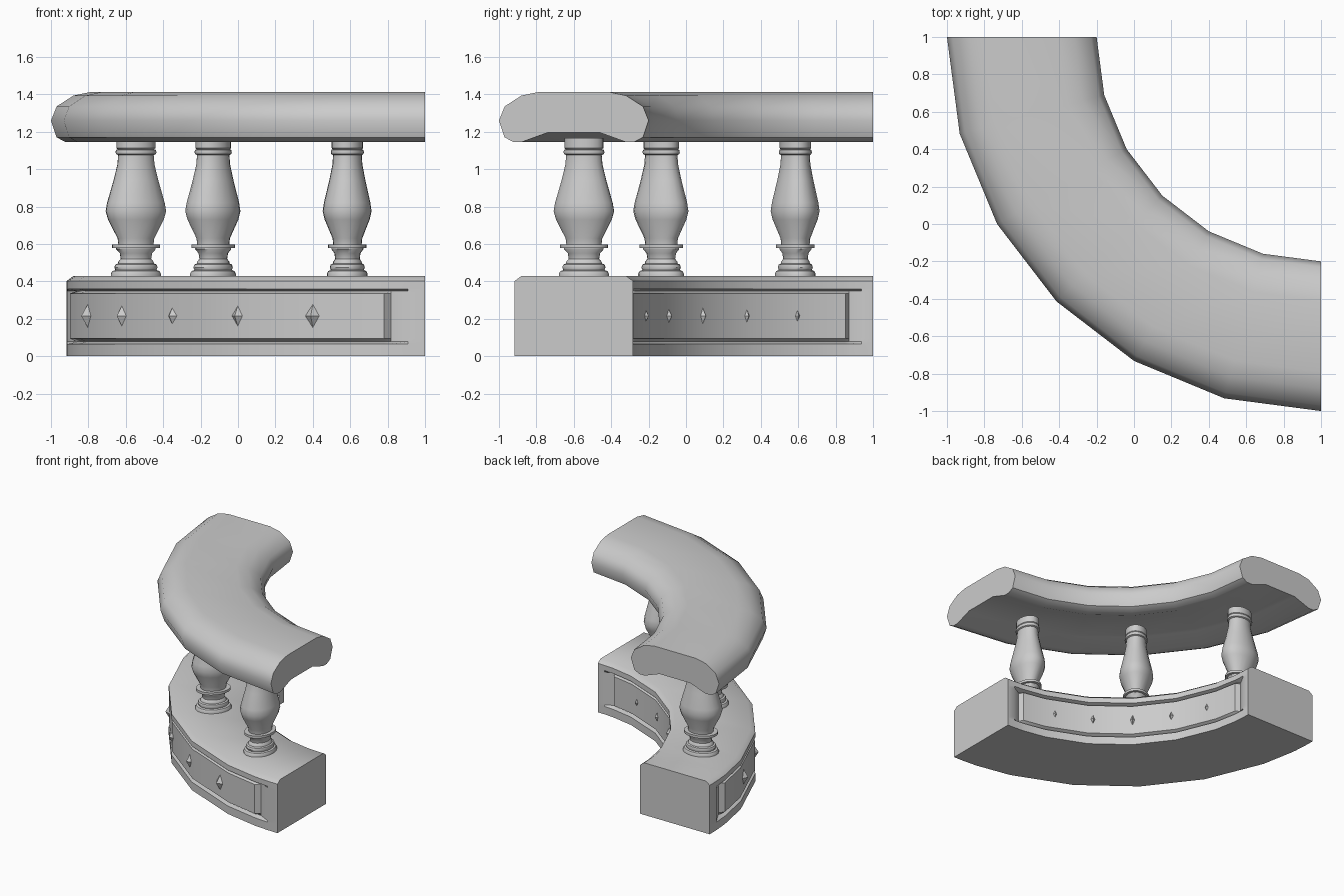
import bpy, bmesh
from math import cos, sin, pi, radians

if "Cube" in bpy.data.objects:
    bpy.data.objects.remove(bpy.data.objects["Cube"])

R = 1.6  # radius of the quarter-circle centre line, about (1, 1)


def bend(deg, r, z):
    a = radians(deg)
    return (1 - r * cos(a), 1 - r * sin(a), z)


def finish(name, bm, angle=40):
    bmesh.ops.recalc_face_normals(bm, faces=bm.faces)
    me = bpy.data.meshes.new(name)
    bm.to_mesh(me)
    bm.free()
    ob = bpy.data.objects.new(name, me)
    bpy.context.collection.objects.link(ob)
    bpy.ops.object.select_all(action='DESELECT')
    ob.select_set(True)
    bpy.context.view_layer.objects.active = ob
    bpy.ops.object.shade_smooth_by_angle(angle=radians(angle))
    return ob


def skin(name, rings, angle=40):
    """Join closed rings of points and cap both ends."""
    bm = bmesh.new()
    vs = [[bm.verts.new(p) for p in ring] for ring in rings]
    n = len(vs[0])
    for a, b in zip(vs, vs[1:]):
        for i in range(n):
            j = (i + 1) % n
            bm.faces.new((a[i], a[j], b[j], b[i]))
    bm.faces.new(vs[0])
    bm.faces.new(vs[-1])
    return finish(name, bm, angle)


# Handrail: rounded section, hollowed underneath (half section, mirrored)
half = [(0.14, 1.195), (0.275, 1.146), (0.325, 1.146), (0.37, 1.17), (0.4, 1.26),
        (0.37, 1.335), (0.28, 1.393), (0.19, 1.412)]
section = half + [(-d, z) for d, z in reversed(half)]
skin("handrail", [[bend(15 * k, R + d, z) for d, z in section] for k in range(7)])

# Plinth: chamfered block with a sunk moulding and raised panel on both curved sides
W, DEEP, PANEL = 0.316, 0.275, 0.312


def plinth_ring(deg, groove, panel):
    side = [(W, 0), (W, 0.065), (groove, 0.077), (panel, 0.095), (panel, 0.335),
            (groove, 0.347), (W, 0.36), (W, 0.402), (W - 0.035, 0.428)]
    ring = side + [(-d, z) for d, z in reversed(side)]
    return [bend(deg, R + d, z) for d, z in ring]


stations = [(0, W, W), (2.7, W, W), (5.6, DEEP, DEEP), (6.6, DEEP, PANEL)]
rings = [plinth_ring(*s) for s in stations]
rings += [plinth_ring(15 * k, DEEP, PANEL) for k in range(1, 6)]
rings += [plinth_ring(90 - t, g, p) for t, g, p in reversed(stations)]
skin("plinth", rings, 38)

# Balusters: turned profile, squeezed along the curve
profile = [(0.137, 0.42), (0.137, 0.44), (0.128, 0.455), (0.112, 0.46), (0.118, 0.475),
           (0.112, 0.49), (0.098, 0.495), (0.096, 0.505), (0.083, 0.52), (0.088, 0.55),
           (0.108, 0.572), (0.108, 0.578), (0.13, 0.578), (0.13, 0.598), (0.096, 0.598),
           (0.1, 0.63), (0.152, 0.73), (0.165, 0.775), (0.157, 0.82), (0.122, 0.94),
           (0.101, 1.025), (0.097, 1.075), (0.108, 1.08), (0.112, 1.09), (0.108, 1.103),
           (0.098, 1.105), (0.106, 1.112), (0.106, 1.165)]
SQUEEZE = 0.776
for k in range(3):
    mid = 15 + 30 * k
    rings = []
    for rad, z in profile:
        ring = []
        for i in range(20):
            t = 2 * pi * i / 20
            ring.append(bend(mid + rad * SQUEEZE * sin(t) / R * 180 / pi, R + rad * cos(t), z))
        rings.append(ring)
    skin(f"baluster_{k + 1}", rings)

# Diamond studs: five on the outer panel and five on the inner panel
for label, s in (("outer", 1), ("inner", -1)):
    for k in range(5):
        mid = 45 + 13.3 * (k - 2)
        bm = bmesh.new()
        rim = [bm.verts.new(bend(mid + da, R + s * (PANEL - 0.014), 0.215 + dz))
               for da, dz in ((1.3, 0), (0, 0.066), (-1.3, 0), (0, -0.066))]
        tip = bm.verts.new(bend(mid, R + s * (PANEL + 0.025), 0.215))
        for i in range(4):
            bm.faces.new((rim[i], rim[(i + 1) % 4], tip))
        bm.faces.new(rim)
        finish(f"{label}_stud_{k + 1}", bm, 15)
